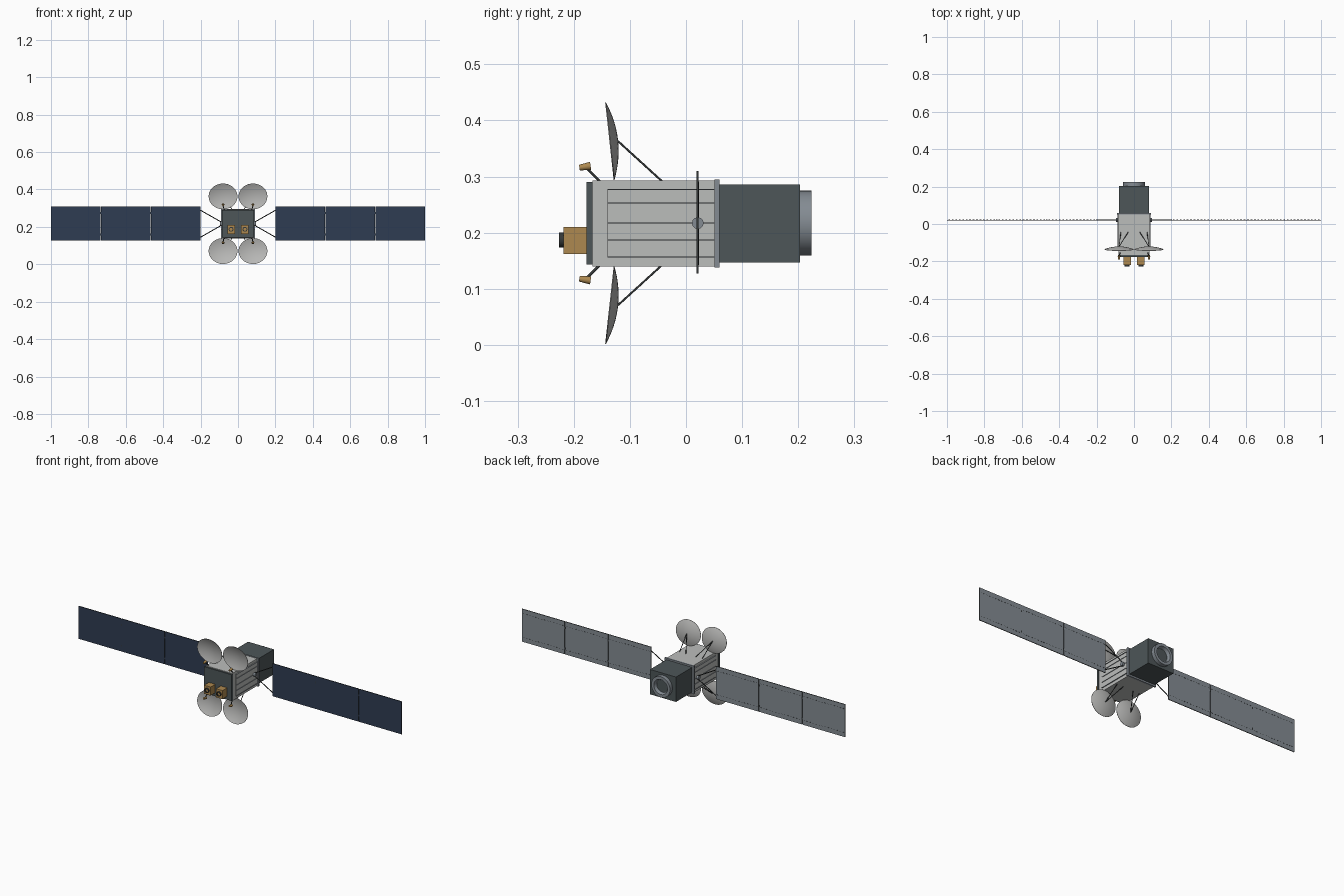
import bpy, bmesh
from mathutils import Vector, Matrix

cube = bpy.data.objects.get("Cube")
if cube:
    bpy.data.objects.remove(cube)


def material(name, rgb):
    m = bpy.data.materials.new(name)
    m.use_nodes = True
    m.diffuse_color = (*rgb, 1)
    m.node_tree.nodes["Principled BSDF"].inputs["Base Color"].default_value = (*rgb, 1)
    return m


LIGHT = material("light grey", (0.50, 0.51, 0.50))
DISH = material("dish grey", (0.48, 0.48, 0.47))
DARK = material("charcoal", (0.075, 0.093, 0.098))
ROD = material("strut black", (0.035, 0.04, 0.04))
GREY = material("steel grey", (0.23, 0.26, 0.29))
NAVY = material("cell navy", (0.028, 0.045, 0.085))
GOLD = material("gold foil", (0.42, 0.25, 0.08))
MID = 0.217  # height of the body axis


def finish(bm, name, mats, smooth=False):
    bmesh.ops.recalc_face_normals(bm, faces=bm.faces)
    me = bpy.data.meshes.new(name)
    bm.to_mesh(me)
    bm.free()
    for m in mats:
        me.materials.append(m)
    ob = bpy.data.objects.new(name, me)
    bpy.context.collection.objects.link(ob)
    if smooth:
        bpy.ops.object.select_all(action="DESELECT")
        ob.select_set(True)
        bpy.context.view_layer.objects.active = ob
        bpy.ops.object.shade_smooth_by_angle(angle=0.6)
    return ob


def add_box(bm, x, y, z):
    size = [b - a for a, b in (x, y, z)]
    mid = [(a + b) / 2 for a, b in (x, y, z)]
    bmesh.ops.create_cube(bm, size=1, matrix=Matrix.Translation(mid) @ Matrix.Diagonal((*size, 1)))


def box(name, x, y, z, mat):
    bm = bmesh.new()
    add_box(bm, x, y, z)
    return finish(bm, name, [mat])


def lathe(name, origin, axis, profile, mat, sides=24, squash=1):
    """Spin (radius, distance along axis) points into a closed solid."""
    bm = bmesh.new()
    rot = Vector(axis).to_track_quat("Z", "Y").to_matrix().to_4x4()
    mtx = Matrix.Translation(origin) @ rot
    verts = [bm.verts.new((r, 0, t)) for r, t in profile]
    edges = [bm.edges.new(p) for p in zip(verts, verts[1:])]
    bmesh.ops.spin(bm, geom=verts + edges, cent=(0, 0, 0), axis=(0, 0, 1),
                   angle=6.283185307, steps=sides, use_duplicate=False)
    bmesh.ops.remove_doubles(bm, verts=bm.verts, dist=0.00005)
    bmesh.ops.scale(bm, vec=(1, squash, 1), verts=bm.verts)
    bmesh.ops.transform(bm, matrix=mtx, verts=bm.verts)
    return finish(bm, name, [mat], True)


def rod(name, a, b, r, mat=ROD, r2=None):
    a, b = Vector(a), Vector(b)
    d = (b - a).length
    return lathe(name, a, b - a, [(0, 0), (r, 0), (r2 or r, d), (0, d)], mat, 12)


# Main bus, front deck, collar and rear propulsion module
box("body", (-0.082, 0.082), (-0.167, 0.055), (0.14, 0.293), LIGHT)
box("front_deck", (-0.085, 0.085), (-0.177, -0.167), (0.143, 0.29), DARK)
box("rear_collar", (-0.09, 0.09), (0.051, 0.06), (0.138, 0.295), GREY)
box("rear_module", (-0.08, 0.08), (0.06, 0.203), (0.147, 0.286), DARK)
lathe("rear_ring", (0, 0.203, MID), (0, 1, 0),
      [(0, 0), (0.058, 0), (0.058, 0.021), (0.042, 0.021), (0.036, 0.004), (0, 0.004)], GREY, 32)
lathe("rear_nozzle", (0, 0.206, MID), (0, 1, 0),
      [(0, 0), (0.034, 0), (0.034, 0.003), (0, 0.003)], DARK)

# Open instrument dish profile: front surface out to the rim, then the back
R, SAG = 0.077, 0.014
steps = [i / 8 for i in range(9)]
dish_profile = [(R * s, -SAG * (1 - s * s)) for s in steps]
dish_profile += [(R * s, -SAG * (1 - s * s) - 0.0015) for s in reversed(steps)]

for sx, side in ((1, "left"), (-1, "right")):
    # Side radiator with ribs
    box(f"{side}_radiator", sorted((sx * 0.081, sx * 0.085)), (-0.14, 0.052), (0.157, 0.278), LIGHT)
    bm = bmesh.new()
    for z in (0.157, 0.187, MID, 0.253, 0.277):
        add_box(bm, sorted((sx * 0.084, sx * 0.088)), (-0.14, 0.052), (z - 0.001, z + 0.001))
    finish(bm, f"{side}_radiator_ribs", [GREY])

    # Gold instrument with a dark tube
    c = sx * 0.037
    box(f"{side}_instrument", (c - 0.02, c + 0.02), (-0.218, -0.177), (0.162, 0.21), GOLD)
    lathe(f"{side}_instrument_tube", (c, -0.218, 0.187), (0, -1, 0),
          [(0, 0), (0.013, 0), (0.013, 0.008), (0.009, 0.008), (0.009, 0.001), (0, 0.001)], ROD)
    lathe(f"{side}_instrument_lens", (c, -0.218, 0.187), (0, -1, 0),
          [(0, 0), (0.008, 0), (0.008, 0.003), (0, 0.003)], GOLD)

    # Solar wing: hub, yoke and three hinged panels
    hub = (sx * 0.081, 0.021, MID)
    rod(f"{side}_wing_hub", hub, (sx * 0.097, 0.021, MID), 0.0105, GREY)
    for sz in (1, -1):
        rod(f"{side}_yoke_arm", (sx * 0.088, 0.021, MID + sz * 0.008),
            (sx * 0.202, 0.021, MID + sz * 0.073), 0.0025)
    for i in range(3):
        x0 = 0.2 + i * 0.2675
        xs = sorted((sx * x0, sx * (x0 + 0.265)))
        bm = bmesh.new()
        add_box(bm, xs, (0.0185, 0.0225), (0.127, 0.31))
        bm.normal_update()
        for f in bm.faces:
            f.material_index = 0 if f.normal.y < -0.5 else 1 if f.normal.y > 0.5 else 2
        finish(bm, f"{side}_solar_panel", [NAVY, GREY, ROD])
        # Dashed seams on the back
        bm = bmesh.new()
        for z in (0.152, 0.285):
            for k in range(14):
                x = xs[0] + 0.008 + k * 0.0185
                add_box(bm, (x, x + 0.009), (0.0224, 0.023), (z - 0.001, z + 0.001))
        finish(bm, f"{side}_panel_seams", [ROD])
        # Hinges between panels
        if i:
            for z in (0.16, 0.275):
                h = sx * (x0 - 0.00125)
                box(f"{side}_hinge", (h - 0.003, h + 0.003), (0.0185, 0.0235), (z - 0.005, z + 0.005), ROD)

    # Dish antennas with struts and feed horns, above and below
    for sz, level in ((1, "upper"), (-1, "lower")):
        def at(x, y, z):
            return (sx * x, y, MID + sz * z)

        tag = f"{level}_{side}"
        normal = (0, -0.994, -0.109 * sz)
        lathe(f"{tag}_dish", at(0.08, -0.1365, 0.146), normal, dish_profile, DISH, 40, 0.9)
        for x in (0.07, 0.03):
            rod(f"{tag}_dish_strut", at(0.08, -0.121, 0.146), at(x, -0.042, 0.074), 0.0018)
        rod(f"{tag}_feed_arm", at(0.074, -0.153, 0.074), at(0.08, -0.176, 0.097), 0.0025)
        rod(f"{tag}_feed_horn", at(0.08, -0.19, 0.099), at(0.08, -0.17, 0.102), 0.005, GOLD, 0.0073)
